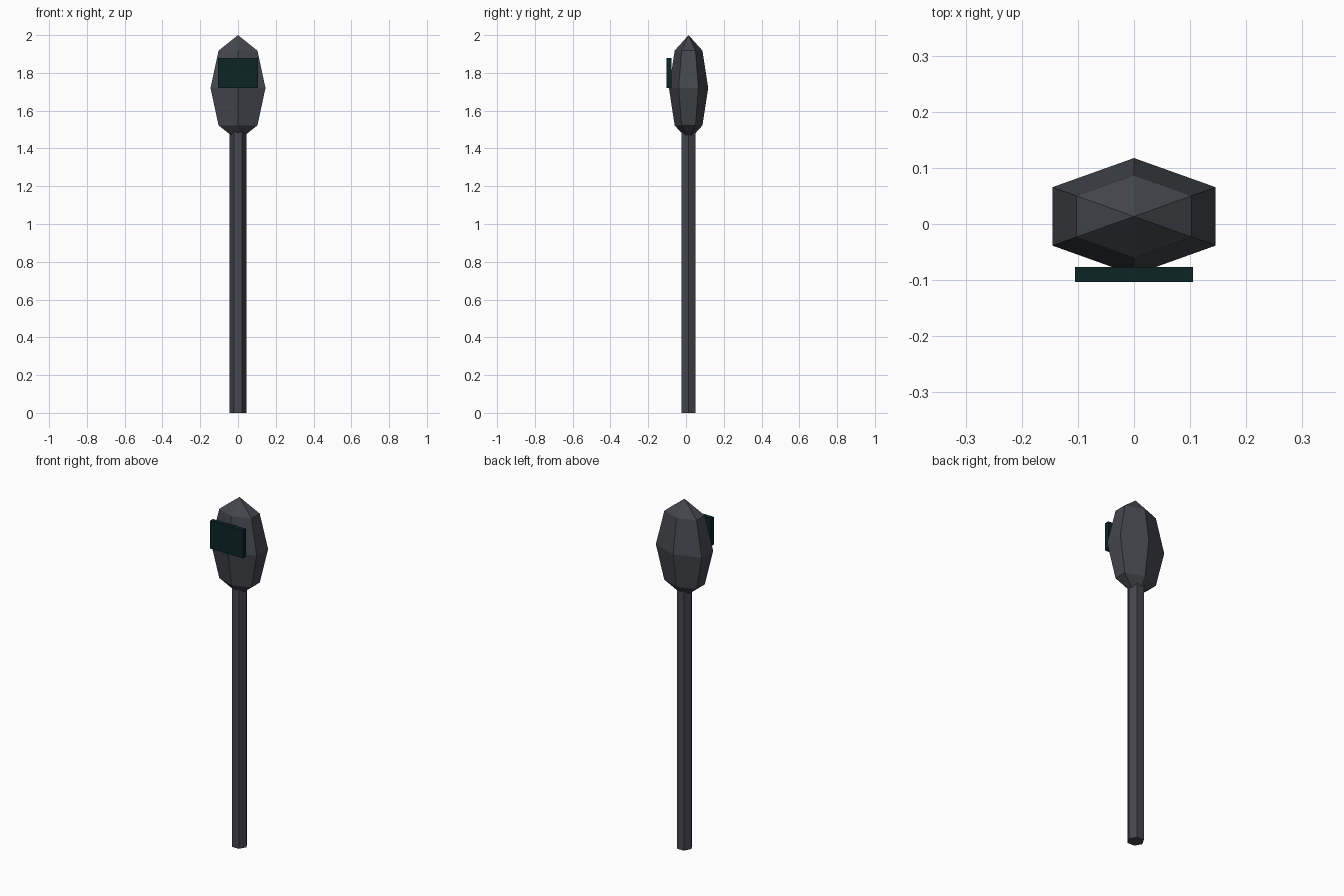
import bpy

if "Cube" in bpy.data.objects:
    bpy.data.objects.remove(bpy.data.objects["Cube"])

def material(name, rgb):
    m = bpy.data.materials.new(name)
    m.diffuse_color = (*rgb, 1.0)
    m.use_nodes = True
    m.node_tree.nodes["Principled BSDF"].inputs["Base Color"].default_value = m.diffuse_color
    return m

dark_grey = material("dark grey", (0.056, 0.064, 0.073))
dark_teal = material("dark teal", (0.004, 0.018, 0.018))

def finish(name, mat, scale=(1, 1, 1)):
    ob = bpy.context.object
    ob.name = name
    ob.scale = scale
    bpy.ops.object.transform_apply(location=False, rotation=False, scale=True)
    ob.data.materials.append(mat)
    return ob

AXIS_Y = 0.0135   # pole and head share this axis

# Hexagonal pole with a corner pointing to each side, its top inside the head
bpy.ops.mesh.primitive_cylinder_add(vertices=6, radius=0.044, depth=1.5,
                                    location=(0, AXIS_Y, 0.75), rotation=(0, 0, 0))
pole = finish("pole", dark_grey)
pole.rotation_euler.z = 0.5235988

# Faceted head: coarse six-sided sphere, stretched upwards and flattened in depth
bpy.ops.mesh.primitive_uv_sphere_add(segments=6, ring_count=4, radius=1,
                                     location=(0, AXIS_Y, 1.72))
finish("head", dark_grey, (0.168, 0.104, 0.28))

# Flat panel on the front of the head
bpy.ops.mesh.primitive_cube_add(size=1, location=(0, -0.0900, 1.80))
finish("front_panel", dark_teal, (0.21, 0.026, 0.16))
